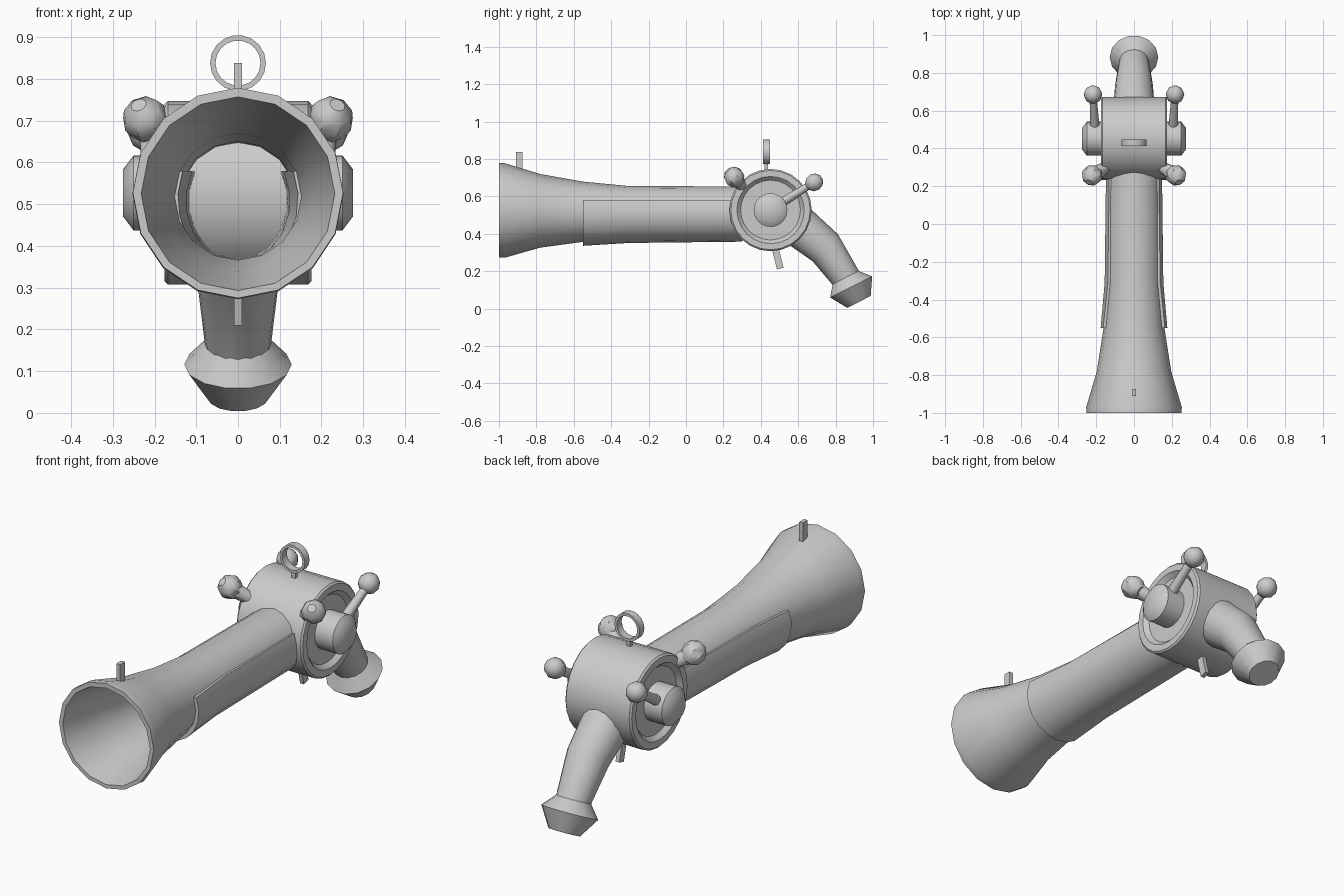
import bpy, bmesh, math
from mathutils import Vector, Matrix

if "Cube" in bpy.data.objects:
    bpy.data.objects.remove(bpy.data.objects["Cube"])


def finish(name, bm, angle=38):
    bmesh.ops.recalc_face_normals(bm, faces=bm.faces)
    me = bpy.data.meshes.new(name)
    bm.to_mesh(me)
    bm.free()
    ob = bpy.data.objects.new(name, me)
    bpy.context.collection.objects.link(ob)
    bpy.ops.object.select_all(action='DESELECT')
    ob.select_set(True)
    bpy.context.view_layer.objects.active = ob
    bpy.ops.object.shade_smooth_by_angle(angle=math.radians(angle))
    return ob


def skin(name, loops, cap=True, angle=38):
    """Bridge closed loops of points, one after another."""
    bm = bmesh.new()
    rows = [[bm.verts.new(p) for p in loop] for loop in loops]
    n = len(rows[0])
    for a, b in zip(rows, rows[1:]):
        for i in range(n):
            j = (i + 1) % n
            bm.faces.new((a[i], a[j], b[j], b[i]))
    if cap:
        bm.faces.new(rows[0])
        bm.faces.new(rows[-1])
    return finish(name, bm, angle)


def ring(center, axis, r, n):
    axis = Vector(axis).normalized()
    u = Vector((1, 0, 0)) if abs(axis.x) < 0.2 else Vector((0, 0, 1))
    v = axis.cross(u).normalized()
    u = v.cross(axis)
    return [Vector(center) + r * (math.cos(t) * u + math.sin(t) * v)
            for t in (2 * math.pi * i / n for i in range(n))]


def box(name, center, size, tilt=0):
    bm = bmesh.new()
    m = (Matrix.Translation(center) @ Matrix.Rotation(tilt, 4, 'X')
         @ Matrix.Diagonal((*size, 1)))
    bmesh.ops.create_cube(bm, size=1, matrix=m)
    return finish(name, bm)


# flared open barrel: outer skin, rim, inner skin (y, centre z, radius)
barrel = [(0.32, 0.508, 0.145), (-0.31, 0.509, 0.147), (-0.55, 0.518, 0.161),
          (-0.78, 0.523, 0.197), (-0.97, 0.525, 0.253), (-1.0, 0.527, 0.252),
          (-1.0, 0.525, 0.232), (-0.78, 0.523, 0.185), (-0.55, 0.518, 0.152),
          (-0.31, 0.509, 0.141), (0.32, 0.508, 0.139)]
skin("barrel", [ring((0, y, z), (0, 1, 0), r, 16) for y, z, r in barrel], cap=False)

# wooden fore stock: shell wrapped round the underside of the barrel
loops = []
for y, cz, r in [(-0.55, 0.513, 0.177), (-0.31, 0.508, 0.157), (0.3, 0.508, 0.15)]:
    a = math.asin((0.582 - cz) / r)
    ts = [a - (math.pi + 2 * a) * i / 12 for i in range(13)]
    outer = [(r * math.cos(t), y, cz + r * math.sin(t)) for t in ts]
    inner = [((r - 0.033) * math.cos(t), y, cz + (r - 0.008) * math.sin(t)) for t in ts]
    loops.append(outer + inner[::-1])
skin("fore_stock", loops)

# drum with recessed sides and bevelled hubs, axis along x
half = [(0.168, 0.22), (0.176, 0.212), (0.176, 0.18), (0.155, 0.16),
        (0.155, 0.09), (0.25, 0.09), (0.275, 0.057)]
prof = [(-x, r) for x, r in half[::-1]] + half
skin("drum", [ring((x, 0.452, 0.527), (1, 0, 0), r, 24) for x, r in prof])

# curved grip
grip = [(0.56, 0.475, 0.115, (0.75, -0.66)), (0.745, 0.325, 0.099, (0.73, -0.68)),
        (0.856, 0.162, 0.079, (0.5, -0.87))]
skin("grip", [ring((0, y, z), (0, *d), r, 16) for y, z, r, d in grip])

# pommel
pommel = [(0.853, 0.167, 0.079), (0.883, 0.116, 0.129), (0.925, 0.036, 0.072)]
skin("pommel", [ring((0, y, z), (0, 0.45, -0.89), r, 14) for y, z, r in pommel])

# rear ring sight: flat band on a short stem
band = [(0.412, 0.067), (0.448, 0.067), (0.448, 0.054), (0.412, 0.054), (0.412, 0.067)]
skin("rear_sight_ring", [ring((0, y, 0.838), (0, 1, 0), r, 18) for y, r in band], cap=False)
box("rear_sight_stem", (0, 0.43, 0.755), (0.02, 0.018, 0.05))

# front sight and trigger
box("front_sight", (0, -0.892, 0.787), (0.02, 0.036, 0.102))
box("trigger", (0, 0.49, 0.27), (0.02, 0.036, 0.115), math.radians(14))


def knob(name, center, axis, r, n, angle):
    """Low-poly ball with flat poles."""
    axis = Vector(axis).normalized()
    steps = [(-0.92, 0.4), (-0.5, 0.87), (0.1, 1), (0.6, 0.8), (0.95, 0.35)]
    return skin(name, [ring(Vector(center) + axis * h * r, axis, k * r, n)
                       for h, k in steps], angle=angle)


for s, side in ((1, "right"), (-1, "left")):
    # cocking lever: tapered rod from hub to ball
    a, b = Vector((s * 0.205, 0.47, 0.54)), Vector((s * 0.217, 0.685, 0.675))
    skin("lever_rod_" + side, [ring(a, b - a, 0.027, 8), ring(b, b - a, 0.018, 8)], angle=50)
    knob("lever_ball_" + side, b, b - a, 0.049, 10, 45)
    # hammer: wedge arm out of the drum with a faceted head
    a, b = Vector((s * 0.125, 0.315, 0.635)), Vector((s * 0.222, 0.258, 0.703))
    d = b - a
    skin("hammer_arm_" + side, [ring(a, d, 0.025, 8), ring(b, d, 0.042, 8)], angle=50)
    knob("hammer_head_" + side, b, (s * 0.3, -0.7, 0.65), 0.056, 8, 40)
